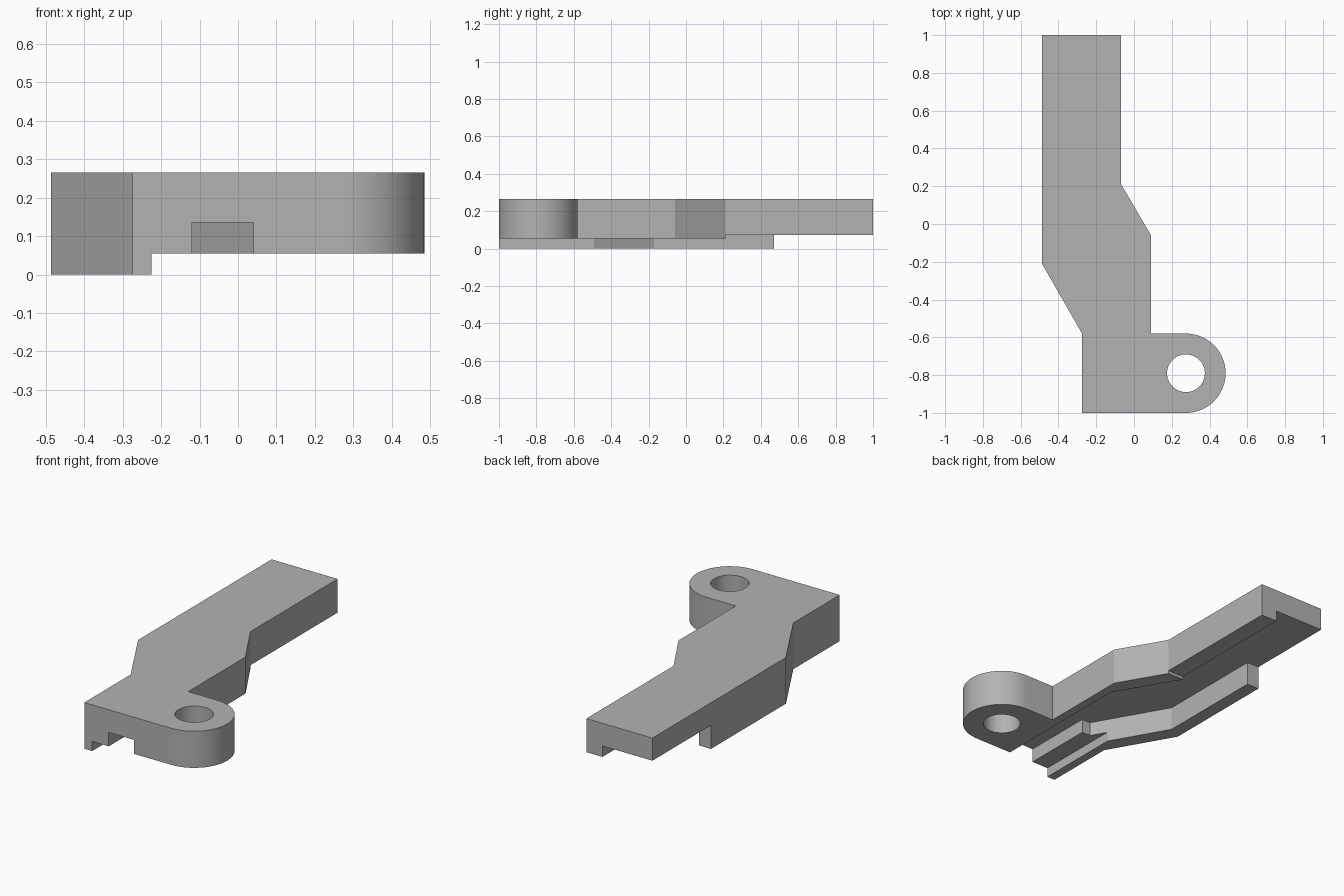
import bpy, bmesh, math

cube = bpy.data.objects.get("Cube")
if cube:
    bpy.data.objects.remove(cube, do_unlink=True)

grey = bpy.data.materials.new("plain_grey")
grey.use_nodes = True
grey.diffuse_color = (0.45, 0.45, 0.45, 1)
grey.node_tree.nodes["Principled BSDF"].inputs["Base Color"].default_value = grey.diffuse_color

LUG_X, LUG_Y, LUG_R, HOLE_R = 0.275, -0.79, 0.21, 0.10
TOP, ROOF, RAIL, REAR_RAIL = 0.265, 0.135, 0.055, 0.072


def arc(radius, start, end, steps):
    """Points on an arc around the lug centre."""
    return [(LUG_X + radius * math.cos(a), LUG_Y + radius * math.sin(a))
            for a in (start + (end - start) * i / steps for i in range(steps + 1))]


def prism(name, outline, z0, z1):
    """Extrude a counter-clockwise plan outline from z0 to z1."""
    bm = bmesh.new()
    face = bm.faces.new([bm.verts.new((x, y, z0)) for x, y in outline])
    grown = bmesh.ops.extrude_face_region(bm, geom=[face])["geom"]
    bmesh.ops.translate(bm, vec=(0, 0, z1 - z0),
                        verts=[v for v in grown if isinstance(v, bmesh.types.BMVert)])
    bmesh.ops.recalc_face_normals(bm, faces=bm.faces)
    mesh = bpy.data.meshes.new(name)
    bm.to_mesh(mesh)
    bm.free()
    mesh.materials.append(grey)
    obj = bpy.data.objects.new(name, mesh)
    bpy.context.collection.objects.link(obj)
    return obj


def cut(target, outline, z0, z1):
    """Remove a prism from the target."""
    cutter = prism("cutter", outline, z0, z1)
    cutter.hide_render = True
    mod = target.modifiers.new("cut", "BOOLEAN")
    mod.operation, mod.solver, mod.object = "DIFFERENCE", "EXACT", cutter
    bpy.context.view_layer.objects.active = target
    bpy.ops.object.modifier_apply(modifier=mod.name)
    bpy.data.objects.remove(cutter, do_unlink=True)


# Cranked arm with a rounded lug
lug = arc(LUG_R, -math.pi / 2, math.pi / 2, 32)
arm = prism("cranked_arm", [(-0.275, -1)] + lug + [
    (0.09, -0.58), (0.09, -0.06), (-0.068, 0.21), (-0.068, 1),
    (-0.487, 1), (-0.487, -0.21), (-0.275, -0.58)], 0, TOP)

# Underside beside the long skirt
cut(arm, [(-0.225, -1.1), (0.6, -1.1), (0.6, 1.1), (-0.41, 1.1),
          (-0.41, -0.17), (-0.225, -0.49)], -0.1, RAIL)

# Cranked channel under the roof
cut(arm, [(-0.12, -1.1), (0.04, -1.1), (0.04, -0.15), (-0.17, 0.21), (-0.17, 1.1),
          (-0.41, 1.1), (-0.41, -0.17), (-0.175, -0.58), (-0.12, -0.58)], -0.1, ROOF)

# Shallower rear rail
cut(arm, [(-0.2, 0.21), (0.1, 0.21), (0.1, 1.1), (-0.2, 1.1)], -0.1, REAR_RAIL)

# Open side behind the skirt
cut(arm, [(-0.6, 0.47), (-0.3, 0.47), (-0.3, 1.1), (-0.6, 1.1)], -0.1, ROOF)

# Pin hole through the lug
cut(arm, arc(HOLE_R, 0, 2 * math.pi, 48)[:-1], -0.1, TOP + 0.1)

# Smooth round walls, crisp edges
bpy.ops.object.select_all(action="DESELECT")
arm.select_set(True)
bpy.context.view_layer.objects.active = arm
bpy.ops.object.shade_smooth_by_angle(angle=math.radians(25))
